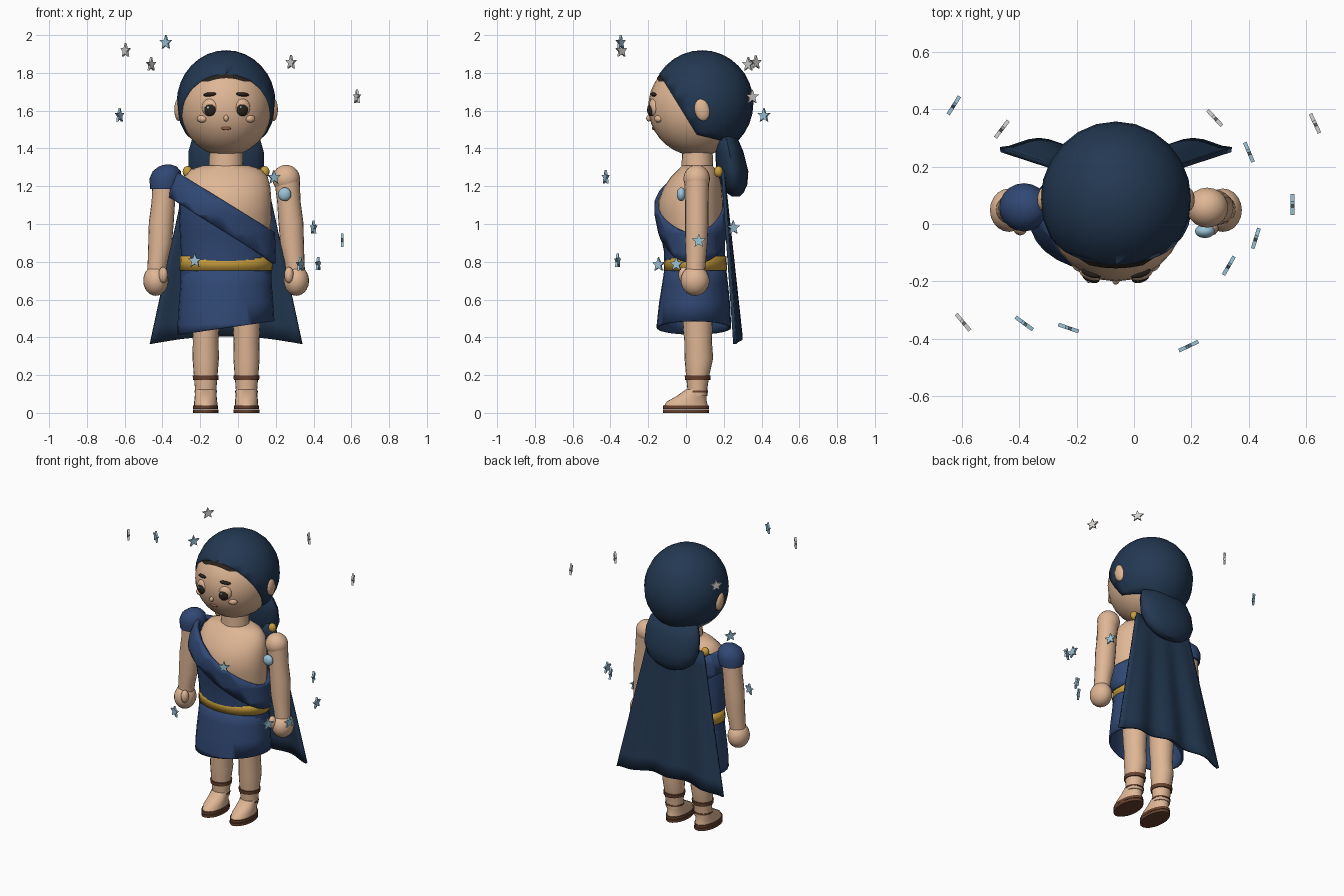
import bpy, bmesh, math
from mathutils import Vector, Matrix, Euler

CX = -0.063  # body centre line


def material(name, rgb):
    m = bpy.data.materials.new(name)
    m.diffuse_color = (*rgb, 1)
    return m


SKIN = material("skin", (0.74, 0.47, 0.30))
NAVY = material("navy", (0.017, 0.04, 0.085))
BLUE = material("tunic_blue", (0.03, 0.065, 0.175))
GOLD = material("gold", (0.58, 0.34, 0.045))
BROWN = material("leather", (0.14, 0.055, 0.028))
DARK = material("dark_brown", (0.022, 0.016, 0.011))
PALE = material("pale_blue", (0.33, 0.55, 0.68))
SILVER = material("silver", (0.66, 0.64, 0.62))
LIP = material("lip", (0.36, 0.14, 0.08))


def finish(name, bm, mat, smooth=True, thick=0, offset=-1):
    bmesh.ops.recalc_face_normals(bm, faces=bm.faces)
    me = bpy.data.meshes.new(name)
    bm.to_mesh(me)
    bm.free()
    me.materials.append(mat)
    if smooth:
        me.shade_smooth()
        me.set_sharp_from_angle(angle=math.radians(40))
    ob = bpy.data.objects.new(name, me)
    bpy.context.collection.objects.link(ob)
    if thick:
        mod = ob.modifiers.new("thickness", "SOLIDIFY")
        mod.thickness, mod.offset = thick, offset
    return ob


def cut(bm, point, normal):
    """Keep only the side the normal points to."""
    bmesh.ops.bisect_plane(bm, geom=bm.verts[:] + bm.edges[:] + bm.faces[:],
                           plane_co=point, plane_no=normal, clear_inner=True)


def ellipsoid(name, c, r, mat, rot=(0, 0, 0), cuts=(), thick=0, seg=20):
    bm = bmesh.new()
    bmesh.ops.create_uvsphere(bm, u_segments=seg, v_segments=max(8, seg * 2 // 3), radius=1)
    bm.transform(Matrix.LocRotScale(Vector(c), Euler(rot), Vector(r)))
    for p, n in cuts:
        cut(bm, p, n)
    return finish(name, bm, mat, thick=thick)


def loft(name, rings, mat, seg=20, caps=True, cuts=(), grow=0, thick=0):
    """Stack of elliptical rings (x, y, z, rx, ry)."""
    bm = bmesh.new()
    loops = []
    for x, y, z, rx, ry in rings:
        loops.append([bm.verts.new((x + (rx + grow) * math.cos(2 * math.pi * i / seg),
                                    y + (ry + grow) * math.sin(2 * math.pi * i / seg), z))
                      for i in range(seg)])
    for a, b in zip(loops, loops[1:]):
        for i in range(seg):
            j = (i + 1) % seg
            bm.faces.new((a[i], a[j], b[j], b[i]))
    if caps:
        bm.faces.new(loops[0])
        bm.faces.new(loops[-1])
    for p, n in cuts:
        cut(bm, p, n)
    return finish(name, bm, mat, thick=thick)


# Head, hair and ponytail
ellipsoid("head", (CX, 0.06, 1.62), (0.245, 0.26, 0.26), SKIN, seg=28)
hairline = Vector((0, 0.325, 0.2))
ellipsoid("hair", (CX, 0.085, 1.64), (0.262, 0.272, 0.28), NAVY, seg=24, thick=0.025,
          cuts=[((0, -0.15, 1.81), hairline), ((0, 0.05, 1.475), (0, 0.24, 1))])
ellipsoid("hair_underside", (CX, 0.06, 1.62), (0.249, 0.264, 0.264), DARK, seg=28,
          cuts=[((0, -0.15, 1.765), hairline), ((0, 0, 1.755), (0, 0, 1))])
loft("ponytail", [(CX, 0.20, 1.49, 0.10, 0.03), (CX, 0.215, 1.45, 0.18, 0.06),
                  (CX, 0.23, 1.38, 0.20, 0.075), (CX, 0.245, 1.28, 0.20, 0.085),
                  (CX, 0.255, 1.21, 0.17, 0.07), (CX, 0.26, 1.165, 0.11, 0.045),
                  (CX, 0.265, 1.145, 0.05, 0.02)], NAVY)

# Face
for s, side in ((-1, "left"), (1, "right")):
    ex = CX + s * 0.086
    ellipsoid(side + "_eyelid", (ex, -0.172, 1.617), (0.043, 0.024, 0.047), SKIN, (0, 0, s * 0.3))
    ellipsoid(side + "_eye", (ex, -0.188, 1.604), (0.031, 0.016, 0.033), DARK, (0, 0, s * 0.3))
    ellipsoid(side + "_eye_shine", (ex - 0.009, -0.201, 1.616), (0.007, 0.004, 0.008), PALE, seg=10)
    ellipsoid(side + "_brow", (ex, -0.171, 1.686), (0.037, 0.015, 0.011), DARK, (0, s * 0.08, s * 0.3), seg=12)
    ellipsoid(side + "_cheek", (CX + s * 0.128, -0.147, 1.557), (0.028, 0.018, 0.02), SKIN, (0, 0, s * 0.5))
    ellipsoid(side + "_ear", (CX + s * 0.252, 0.085, 1.605), (0.022, 0.04, 0.06), SKIN, (0.2, 0, 0))
ellipsoid("nose", (CX, -0.197, 1.56), (0.013, 0.014, 0.017), SKIN, seg=12)
ellipsoid("mouth", (CX, -0.169, 1.507), (0.027, 0.012, 0.01), LIP, seg=12)

# Neck and torso
loft("neck", [(CX, 0.06, 1.27, 0.095, 0.085), (CX, 0.06, 1.32, 0.09, 0.083),
              (CX, 0.06, 1.42, 0.088, 0.08)], SKIN)
body = [(CX, 0.05, 0.70, 0.232, 0.155), (CX, 0.045, 0.85, 0.230, 0.152),
        (CX, 0.035, 0.95, 0.236, 0.162), (CX, 0.025, 1.05, 0.240, 0.172),
        (CX, 0.025, 1.12, 0.240, 0.172), (CX, 0.035, 1.19, 0.235, 0.155),
        (CX, 0.05, 1.25, 0.220, 0.130), (CX, 0.06, 1.29, 0.185, 0.100),
        (CX, 0.06, 1.31, 0.120, 0.080)]
loft("torso", body, SKIN, seg=28)

# Tunic wrap, diagonal sash, skirt and belt
slope = 0.62
top_edge = ((-0.28, 0, 1.235), (-slope, 0, -1))
loft("tunic_top", body, BLUE, seg=28, caps=False, grow=0.009, cuts=[top_edge])
sash = [(x - 0.035 * max(0, min(1, (z - 0.9) / 0.2)), y, z, rx + 0.012, ry) for x, y, z, rx, ry in body]
loft("sash", sash, BLUE, seg=28, caps=False, grow=0.02, thick=0.025,
     cuts=[((-0.28, 0, 1.25), (-slope, 0, -1)), ((-0.375, 0, 1.147), (slope, 0, 1))])
loft("skirt", [(CX, 0.042, 0.38, 0.258, 0.198), (CX, 0.042, 0.47, 0.257, 0.197),
               (CX, 0.045, 0.58, 0.250, 0.188), (CX, 0.048, 0.68, 0.242, 0.175),
               (CX, 0.05, 0.79, 0.236, 0.160)], BLUE, seg=28, caps=False, thick=0.012,
     cuts=[((CX, 0, 0.45), (-0.14, 0, 1))])
loft("belt", [(CX, 0.05, 0.755, 0.246, 0.168), (CX, 0.05, 0.83, 0.243, 0.164)],
     GOLD, seg=28, caps=False, thick=0.02)

# Arms, legs and sandals
for s, side in ((-1, "left"), (1, "right")):
    def at(dx, y, z, *r):
        return (CX + s * dx, y, z, *r)

    ellipsoid(side + "_shoulder", at(0.318, 0.057, 1.24), (0.073, 0.07, 0.073), SKIN)
    loft(side + "_arm", [at(0.322, 0.057, 1.24, 0.068, 0.065), at(0.332, 0.057, 1.12, 0.062, 0.062),
                         at(0.343, 0.057, 1.01, 0.066, 0.062), at(0.349, 0.055, 0.90, 0.063, 0.059),
                         at(0.362, 0.052, 0.80, 0.053, 0.053), at(0.368, 0.05, 0.74, 0.050, 0.050)], SKIN)
    ellipsoid(side + "_hand", at(0.372, 0.048, 0.70), (0.067, 0.076, 0.08), SKIN)
    ellipsoid(side + "_thumb", at(0.333, -0.012, 0.73), (0.025, 0.028, 0.043), SKIN, seg=12)
    ellipsoid(side + "_cape_pin", at(0.204, 0.172, 1.277), (0.026, 0.024, 0.03), GOLD, seg=12)

    loft(side + "_leg", [at(0.108, 0.06, 0.09, 0.056, 0.053), at(0.108, 0.06, 0.13, 0.057, 0.053),
                         at(0.108, 0.062, 0.20, 0.063, 0.062), at(0.108, 0.068, 0.29, 0.070, 0.076),
                         at(0.108, 0.064, 0.38, 0.068, 0.073), at(0.108, 0.062, 0.45, 0.072, 0.078),
                         at(0.108, 0.06, 0.70, 0.080, 0.085)], SKIN)
    loft(side + "_foot", [at(0.108, 0.0, 0.036, 0.062, 0.116), at(0.108, 0.004, 0.06, 0.061, 0.106),
                          at(0.108, 0.03, 0.09, 0.058, 0.078), at(0.108, 0.056, 0.125, 0.056, 0.055)], SKIN)
    for part, z, r in (("outsole", 0.0, 0.068), ("insole", 0.021, 0.066)):
        loft(side + "_" + part, [at(0.108, 0, z, r, 0.121), at(0.108, 0, z + 0.018, r, 0.121)], BROWN)
    loft(side + "_calf_strap", [at(0.108, 0.062, 0.174, 0.067, 0.067), at(0.108, 0.062, 0.198, 0.069, 0.069)], BROWN)
    loft(side + "_ankle_strap", [at(0.108, 0.056, 0.108, 0.060, 0.062), at(0.108, 0.058, 0.118, 0.060, 0.058)], BROWN)

# Single sleeve and arm jewel
loft("sleeve", [(-0.388, 0.058, 1.185, 0.077, 0.077), (-0.383, 0.058, 1.24, 0.086, 0.084),
                (-0.377, 0.058, 1.28, 0.074, 0.072), (-0.372, 0.058, 1.305, 0.047, 0.045),
                (-0.37, 0.058, 1.315, 0.015, 0.015)], BLUE)
ellipsoid("arm_jewel", (0.247, -0.025, 1.157), (0.035, 0.024, 0.036), PALE)

# Cape: a flared, rippled sheet
bm = bmesh.new()
nu, nv = 24, 10
grid = []
for j in range(nv + 1):
    v = j / nv
    grid.append([])
    for i in range(nu + 1):
        u = 2 * i / nu - 1
        grid[-1].append(bm.verts.new((CX + u * (0.205 + 0.198 * v),
                                      0.195 + 0.08 * v + 0.016 * v * math.cos(3 * math.pi * u),
                                      1.285 - 0.88 * v - 0.04 * v * u * u)))
for a, b in zip(grid, grid[1:]):
    for i in range(nu):
        bm.faces.new((a[i], a[i + 1], b[i + 1], b[i]))
finish("cape", bm, NAVY, thick=0.018, offset=0)


# Floating stars: x, y, z, heading in degrees
def star(name, c, heading, mat):
    bm = bmesh.new()
    ring = []
    for i in range(10):
        r, a = (0.039 if i % 2 == 0 else 0.017), math.pi / 2 + i * math.pi / 5
        ring.append(bm.verts.new((r * math.cos(a), -0.0065, r * math.sin(a))))
    ext = bmesh.ops.extrude_face_region(bm, geom=[bm.faces.new(ring)])
    verts = [e for e in ext["geom"] if isinstance(e, bmesh.types.BMVert)]
    bmesh.ops.translate(bm, verts=verts, vec=(0, 0.013, 0))
    if len(bm.faces) < 12:
        bm.faces.new(ring)
    bm.transform(Matrix.Translation(c) @ Matrix.Rotation(math.radians(heading), 4, "Z"))
    finish(name, bm, mat, smooth=False)


blue_stars = [(-0.627, 0.413, 1.575, 58), (0.40, 0.25, 0.98, -67), (0.552, 0.068, 0.91, 90),
              (0.424, -0.05, 0.787, 73), (0.33, -0.145, 0.785, 60), (0.19, -0.425, 1.247, 25),
              (-0.228, -0.362, 0.805, -19), (-0.382, -0.346, 1.961, -36)]
silver_stars = [(-0.46, 0.33, 1.845, 53), (0.281, 0.369, 1.855, -47),
                (0.63, 0.35, 1.673, -65), (-0.595, -0.342, 1.918, -50)]
for mat, group in ((PALE, blue_stars), (SILVER, silver_stars)):
    for k, (x, y, z, h) in enumerate(group):
        star(f"{mat.name}_star_{k + 1}", (x, y, z), h, mat)
